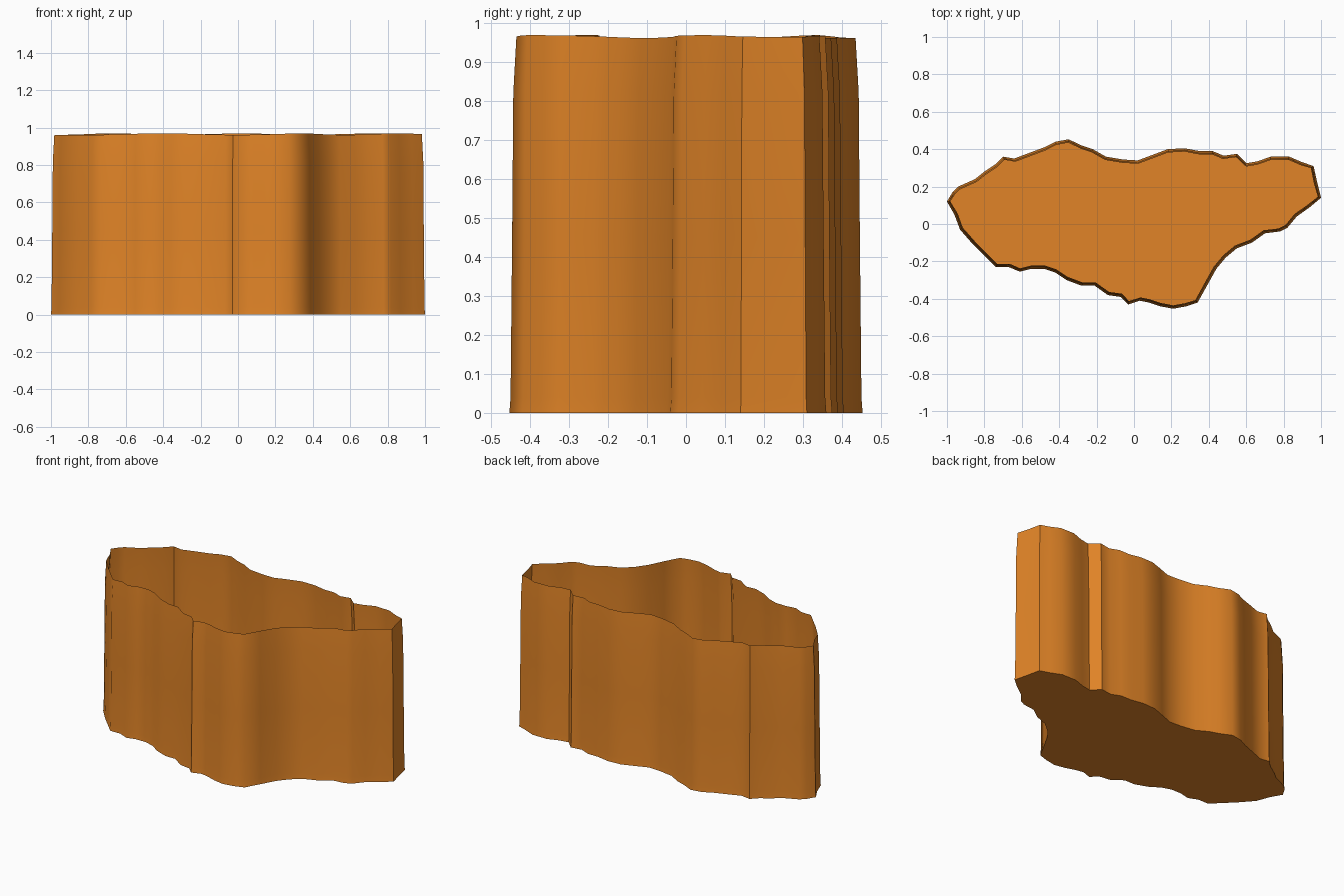
import bpy, bmesh, math
from mathutils import Vector

if "Cube" in bpy.data.objects:
    bpy.data.objects.remove(bpy.data.objects["Cube"])

clay = bpy.data.materials.new("burnt orange")
clay.diffuse_color = (0.75, 0.23, 0.02, 1)
clay.use_nodes = True
clay.node_tree.nodes["Principled BSDF"].inputs["Base Color"].default_value = clay.diffuse_color

# footprint outline, counter-clockwise from the left tip
OUTLINE = [
    (-1.0, .12), (-.96, .05), (-.93, -.03), (-.86, -.11), (-.80, -.17), (-.74, -.23),
    (-.67, -.23), (-.61, -.255), (-.55, -.24), (-.48, -.24), (-.42, -.26), (-.36, -.30),
    (-.28, -.33), (-.21, -.33), (-.14, -.38), (-.07, -.39), (-.03, -.43), (.03, -.41),
    (.08, -.42), (.14, -.44), (.21, -.453), (.28, -.44), (.34, -.42), (.39, -.33),
    (.44, -.24), (.49, -.18), (.55, -.13), (.63, -.10), (.70, -.05), (.78, -.04),
    (.82, -.02), (.87, .04), (.94, .09), (1.0, .14), (.98, .22), (.96, .31),
    (.90, .33), (.83, .36), (.73, .36), (.66, .335), (.60, .325), (.55, .375),
    (.48, .365), (.42, .39), (.35, .39), (.27, .405), (.18, .40), (.10, .37),
    (.02, .34), (-.06, .345), (-.15, .36), (-.22, .40), (-.28, .42), (-.35, .453),
    (-.42, .44), (-.48, .41), (-.56, .38), (-.64, .35), (-.70, .36), (-.74, .32),
    (-.80, .28), (-.85, .24), (-.94, .20), (-.97, .17)]
PTS = [Vector(p) for p in OUTLINE]
N = len(PTS)


def ring(inset):
    """Outline pulled inwards along its softened normals."""
    out = []
    for i, p in enumerate(PTS):
        t = PTS[(i + 2) % N] - PTS[i - 2]
        out.append(p + Vector((-t.y, t.x)).normalized() * inset)
    return out


def finish(bm, name):
    mesh = bpy.data.meshes.new(name)
    bm.to_mesh(mesh)
    bm.free()
    mesh.materials.append(clay)
    ob = bpy.data.objects.new(name, mesh)
    bpy.context.collection.objects.link(ob)
    return ob


# open, slightly tapering wall with a gently wavy rim
bm = bmesh.new()
rings = []
for z, inset in [(0, 0), (.04, .003), (.45, .007), (.82, .01), (.965, .018)]:
    wave = .004 if z > .9 else 0
    rings.append([bm.verts.new((p.x, p.y, z + wave * math.sin(9 * p.x + 4 * p.y)))
                  for p in ring(inset)])
for a, b in zip(rings, rings[1:]):
    for i in range(N):
        j = (i + 1) % N
        bm.faces.new((a[i], a[j], b[j], b[i]))
wall = finish(bm, "wall")
bpy.context.view_layer.objects.active = wall
wall.select_set(True)
bpy.ops.object.shade_smooth_by_angle(angle=math.radians(50))

# flat floor closing the bottom
bm = bmesh.new()
bm.faces.new([bm.verts.new((p.x, p.y, 0)) for p in reversed(PTS)])
bmesh.ops.triangulate(bm, faces=bm.faces[:])
finish(bm, "floor")
